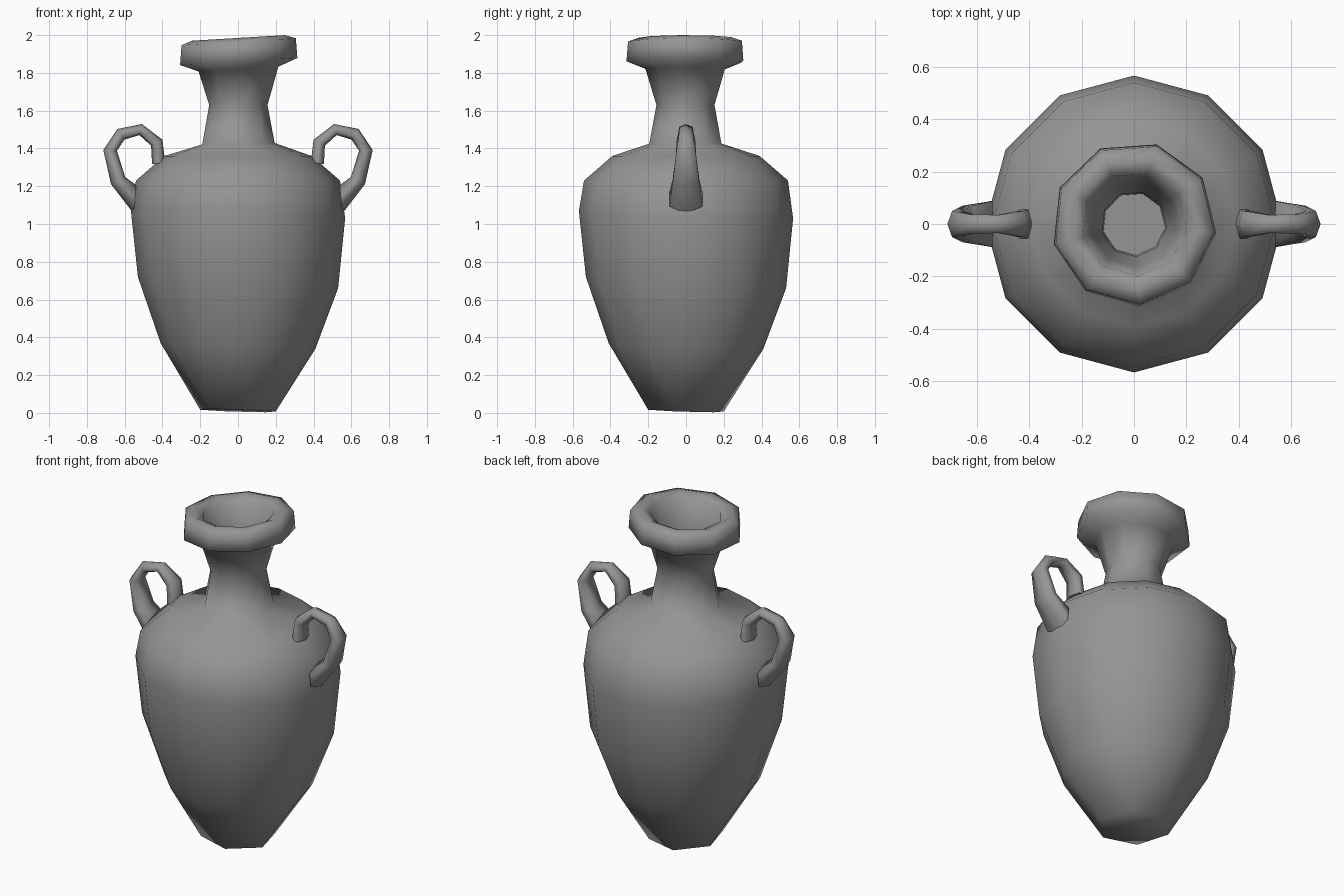
import bpy, bmesh
from math import sin, cos, radians, tau
from mathutils import Vector

cube = bpy.data.objects.get("Cube")
if cube:
    bpy.data.objects.remove(cube)

clay = bpy.data.materials.new("grey clay")
clay.use_nodes = True
GREY = (0.3, 0.3, 0.3, 1)
clay.diffuse_color = GREY
clay.node_tree.nodes["Principled BSDF"].inputs["Base Color"].default_value = GREY


def ring(bm, sides, start, radius, z, tilt_x=0, tilt_y=0):
    """Horizontal loop whose height leans along x and y."""
    verts = []
    for i in range(sides):
        a = radians(start) + tau * i / sides
        x, y = radius * cos(a), radius * sin(a)
        verts.append(bm.verts.new((x, y, z + tilt_x * x + tilt_y * y)))
    return verts


def skin(bm, a, b):
    n = len(a)
    for i in range(n):
        j = (i + 1) % n
        bm.faces.new((a[i], a[j], b[j], b[i]))


def join(bm, low, high):
    """Skin two loops with different side counts, walking round by angle."""
    n, m = len(low), len(high)
    i = j = 0
    while i < n or j < m:
        if j == m or (i < n and (i + 0.5) / n <= (j + 0.5) / m):
            bm.faces.new((low[i % n], low[(i + 1) % n], high[j % m]))
            i += 1
        else:
            bm.faces.new((low[i % n], high[(j + 1) % m], high[j % m]))
            j += 1


def finish(name, bm):
    bmesh.ops.recalc_face_normals(bm, faces=bm.faces)
    mesh = bpy.data.meshes.new(name)
    bm.to_mesh(mesh)
    bm.free()
    mesh.materials.append(clay)
    ob = bpy.data.objects.new(name, mesh)
    bpy.context.collection.objects.link(ob)
    bpy.ops.object.select_all(action='DESELECT')
    ob.select_set(True)
    bpy.context.view_layer.objects.active = ob
    bpy.ops.object.shade_smooth_by_angle(angle=radians(75))
    return ob


# Jar: six-sided foot, twelve-sided belly, nine-sided neck and flared lip
bm = bmesh.new()
foot = ring(bm, 6, -15, 0.207, 0.012, -0.03, -0.03)
bm.faces.new(foot)
belly = [ring(bm, 12, 0, r, z, t, t) for r, z, t in (
    (0.41, 0.355, -0.037), (0.53, 0.69, -0.057), (0.567, 1.05, -0.035),
    (0.54, 1.23, 0), (0.39, 1.36, 0))]
neck = [ring(bm, 9, -6, r, z, t) for r, z, t in (
    (0.195, 1.425, 0.02), (0.157, 1.63, 0), (0.215, 1.82, 0.06),
    (0.316, 1.86, 0.06), (0.308, 1.965, 0.06), (0.25, 1.985, 0.06),
    (0.2, 1.96, 0.06), (0.165, 1.8, 0.03), (0.125, 1.63, 0), (0.12, 1.48, 0))]
join(bm, foot, belly[0])
for loops in (belly, neck):
    for a, b in zip(loops, loops[1:]):
        skin(bm, a, b)
join(bm, belly[-1], neck[0])
bm.faces.new(neck[-1])
finish("jar", bm)

# Handle sections: x, z, in-plane half width, sideways half width
SECTIONS = ((0.42, 1.32, 0.035, 0.055), (0.43, 1.43, 0.034, 0.05),
            (0.515, 1.5, 0.03, 0.035), (0.62, 1.475, 0.034, 0.036),
            (0.677, 1.39, 0.036, 0.05), (0.635, 1.23, 0.042, 0.07),
            (0.545, 1.13, 0.075, 0.087))


def handle(name, side):
    bm = bmesh.new()
    loops = []
    last = len(SECTIONS) - 1
    for k, (x, z, w, d) in enumerate(SECTIONS):
        p, q = SECTIONS[max(k - 1, 0)], SECTIONS[min(k + 1, last)]
        t = Vector((q[0] - p[0], 0, q[1] - p[1])).normalized()
        if k == last:
            t = Vector((-1, 0, -0.1)).normalized()   # end sits flat on the wall
        across = Vector((-t.z, 0, t.x))
        loop = []
        for i in range(6):
            a = tau * i / 6
            v = Vector((x, 0, z)) + across * w * cos(a)
            v.y = d * sin(a) / sin(tau / 6)
            loop.append(bm.verts.new((side * v.x, side * v.y, v.z)))
        loops.append(loop)
    for a, b in zip(loops, loops[1:]):
        skin(bm, a, b)
    bm.faces.new(loops[0])
    bm.faces.new(loops[-1])
    finish(name, bm)


handle("left_handle", 1)
handle("right_handle", -1)
